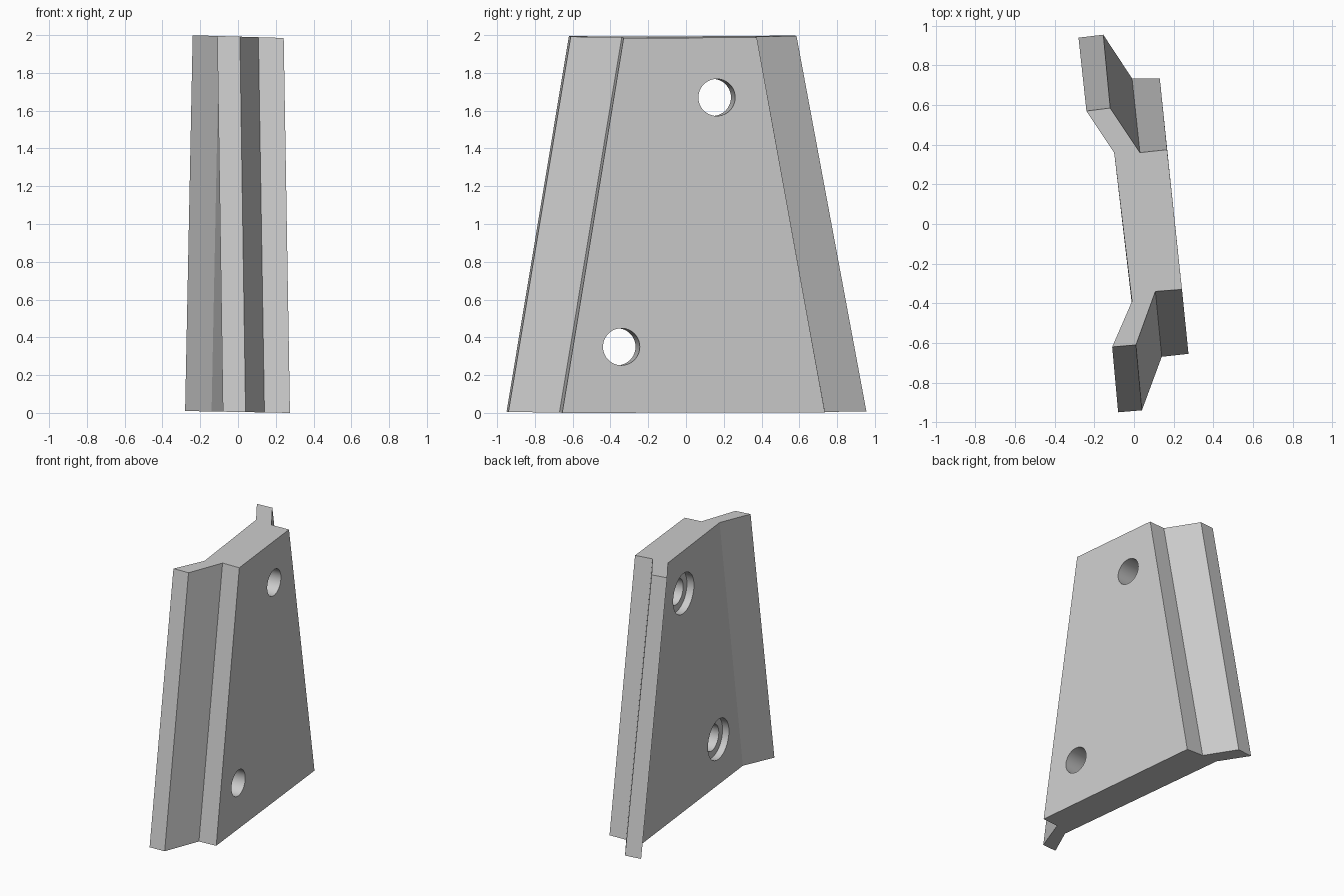
import bpy, bmesh, math
from mathutils import Vector

cube = bpy.data.objects.get("Cube")
if cube:
    bpy.data.objects.remove(cube)

grey = bpy.data.materials.new("light grey")
grey.use_nodes = True
colour = (0.6, 0.6, 0.6, 1)
grey.diffuse_color = colour
grey.node_tree.nodes["Principled BSDF"].inputs["Base Color"].default_value = colour

# Matching cross-sections: back flange, stepped plate, front flange
BOTTOM = [(-.28, .94), (-.155, .955), (-.01, .735), (.13, .735), (.275, -.655),
          (.14, -.67), (.04, -.94), (-.08, -.95), (.025, -.72), (-.14, .73)]
TOP = [(-.24, .57), (-.12, .585), (.03, .36), (.167, .375), (.242, -.33),
       (.108, -.34), (.01, -.61), (-.11, -.62), (-.01, -.39), (-.1, .36)]


def loft(name, low, high):
    """Close a solid between two outlines; the whole part leans slightly."""
    bm = bmesh.new()
    a = [bm.verts.new((x, y, 0.005 - 0.018 * x)) for x, y in low]
    b = [bm.verts.new((x, y, 1.992 - 0.03 * x)) for x, y in high]
    bm.faces.new(a)
    bm.faces.new(b)
    for i in range(len(a)):
        j = (i + 1) % len(a)
        bm.faces.new((a[i], a[j], b[j], b[i]))
    bmesh.ops.recalc_face_normals(bm, faces=bm.faces)
    lowest = min(v.co.z for v in bm.verts)
    for v in bm.verts:
        v.co.z -= lowest
    mesh = bpy.data.meshes.new(name)
    bm.to_mesh(mesh)
    bm.free()
    ob = bpy.data.objects.new(name, mesh)
    bpy.context.collection.objects.link(ob)
    mesh.materials.append(grey)
    return ob


plate = loft("tapered_flanged_plate", BOTTOM, TOP)

NORMAL = Vector((1, 0.108, 0)).normalized()
THICK = 0.263


def drill(centre, radius, start, end):
    """Cut a round hole along the plate normal between two depths."""
    bpy.ops.mesh.primitive_cylinder_add(
        vertices=48, radius=radius, depth=end - start,
        location=centre - NORMAL * (start + end) / 2,
        rotation=NORMAL.to_track_quat('Z', 'Y').to_euler())
    cutter = bpy.context.object
    cutter.name = "hole_cutter"
    cutter.hide_render = True
    cutter.data.materials.append(grey)
    mod = plate.modifiers.new("hole", 'BOOLEAN')
    mod.operation = 'DIFFERENCE'
    mod.solver = 'EXACT'
    mod.object = cutter
    bpy.context.view_layer.objects.active = plate
    bpy.ops.object.modifier_apply(modifier=mod.name)
    bpy.data.objects.remove(cutter)


# Two bolt holes, counterbored from the left-hand face
for y, z in ((.163, 1.67), (-.342, .35)):
    on_face = Vector((.207 - .106 * y, y, z))
    drill(on_face, .098, -.1, THICK + .1)
    drill(on_face, .152, THICK - .055, THICK + .1)

bpy.ops.object.select_all(action='DESELECT')
plate.select_set(True)
bpy.context.view_layer.objects.active = plate
bpy.ops.object.shade_smooth_by_angle(angle=math.radians(20))
